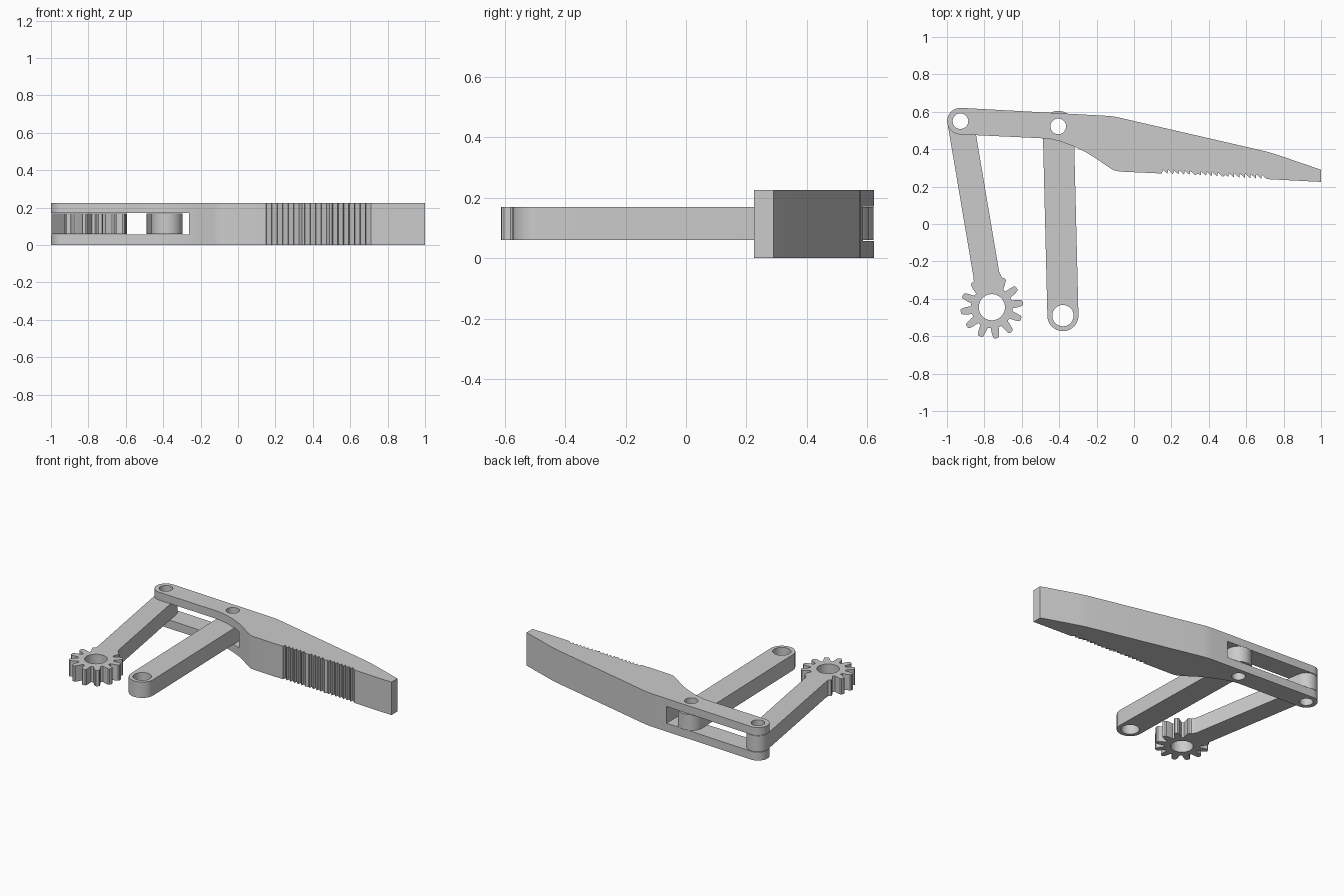
import bpy, bmesh
from math import radians, cos, sin
from mathutils import Vector

cube = bpy.data.objects.get("Cube")
if cube:
    bpy.data.objects.remove(cube)

grey = bpy.data.materials.new("plain grey")
grey.use_nodes = True
grey.diffuse_color = (0.6, 0.6, 0.6, 1)
grey.node_tree.nodes["Principled BSDF"].inputs["Base Color"].default_value = (0.6, 0.6, 0.6, 1)

HEIGHT, LOW, HIGH = 0.225, 0.06, 0.168
REAR_PIN, MID_PIN = Vector((-0.928, 0.55)), Vector((-0.405, 0.522))
GEAR, FOOT = Vector((-0.76, -0.445)), Vector((-0.38, -0.49))


def polar(c, r, deg):
    return Vector((c[0] + r * cos(radians(deg)), c[1] + r * sin(radians(deg))))


def arc(c, r, start, end, n):
    return [polar(c, r, start + (end - start) * i / n) for i in range(n + 1)]


def circle(c, r, n=40):
    return arc(c, r, 0, 360, n)[:-1]


def heading(a, b):
    return Vector((1, 0)).angle_signed(b - a) * -57.29578


def plate(name, loops, z0, z1):
    """Extrude an outline with holes from z0 to z1."""
    bm = bmesh.new()
    edges = []
    for loop in loops:
        vs = [bm.verts.new((p[0], p[1], z0)) for p in loop]
        edges += [bm.edges.new((vs[i - 1], vs[i])) for i in range(len(vs))]
    bmesh.ops.triangle_fill(bm, use_beauty=True, use_dissolve=False, edges=edges)
    out = bmesh.ops.extrude_face_region(bm, geom=bm.faces[:])
    top = [g for g in out["geom"] if isinstance(g, bmesh.types.BMVert)]
    bmesh.ops.translate(bm, verts=top, vec=(0, 0, z1 - z0))
    bmesh.ops.recalc_face_normals(bm, faces=bm.faces[:])
    mesh = bpy.data.meshes.new(name)
    bm.to_mesh(mesh)
    bm.free()
    mesh.materials.append(grey)
    ob = bpy.data.objects.new(name, mesh)
    bpy.context.collection.objects.link(ob)
    return ob


def smooth(ob):
    bpy.ops.object.select_all(action="DESELECT")
    ob.select_set(True)
    bpy.context.view_layer.objects.active = ob
    bpy.ops.object.shade_smooth_by_angle(angle=radians(25))


# Jaw: rounded tail, curved throat, saw teeth, tapered tip
jaw_outline = arc(REAR_PIN, 0.071, 87, 267, 20)
jaw_outline += [(-0.505, 0.459), (-0.45, 0.455), (-0.39, 0.441), (-0.32, 0.414),
                (-0.26, 0.385), (-0.21, 0.355), (-0.13, 0.3), (-0.105, 0.286), (-0.07, 0.28)]
TEETH, START, END = 19, 0.15, 0.71
for i in range(TEETH):
    x = START + (END - START) * i / TEETH
    y = 0.27 - 0.053 * (x - START)
    jaw_outline += [(x, y), (x + 0.003, y + 0.022)]
jaw_outline += [(END, 0.24), (1, 0.225), (1, 0.29), (0.76, 0.372), (0.71, 0.387),
                (-0.08, 0.569), (-0.11, 0.575), (-0.14, 0.578)]
jaw = plate("jaw", [jaw_outline, circle(REAR_PIN, 0.042), circle(MID_PIN, 0.042)], 0, HEIGHT)

# Slot through the jaw's tail that takes the two arms
slot = plate("slot_cutter", [[(-1.1, 0.2), (-0.262, 0.2), (-0.262, 0.8), (-1.1, 0.8)]],
             LOW - 0.003, HIGH + 0.003)
slot.hide_render = True
cut = jaw.modifiers.new("slot", "BOOLEAN")
cut.operation, cut.solver, cut.object = "DIFFERENCE", "EXACT", slot
bpy.context.view_layer.objects.active = jaw
bpy.ops.object.modifier_apply(modifier=cut.name)
bpy.data.objects.remove(slot)

# Idler arm: a straight bar with round ends
a = heading(FOOT, MID_PIN)
bar = arc(MID_PIN, 0.083, a - 90, a + 90, 20) + arc(FOOT, 0.083, a + 90, a + 270, 20)
idler = plate("idler_arm", [bar, circle(MID_PIN, 0.042), circle(FOOT, 0.057)], LOW, HIGH)

# Drive arm: gear teeth around the foot, running into the bar
a = heading(GEAR, REAR_PIN)
along = (REAR_PIN - GEAR).normalized()
side = Vector((along.y, -along.x)) * 0.07
drive = []
for k in range(11):
    mid = 128 + 30 * k
    for r, d in ((0.112, -11), (0.14, -8), (0.162, -5.5), (0.168, -3),
                 (0.168, 3), (0.162, 5.5), (0.14, 8), (0.112, 11)):
        if k == 0 and d < -3 or k == 10 and d > 3:
            continue
        drive.append(polar(GEAR, r, mid + d))
drive.append(GEAR + along * 0.18 + side)
drive += arc(REAR_PIN, 0.07, a - 90, a + 90, 20)
drive.append(GEAR + along * 0.18 - side)
gear_arm = plate("drive_arm", [drive, circle(REAR_PIN, 0.042), circle(GEAR, 0.07)], LOW, HIGH)

for ob in (jaw, idler, gear_arm):
    smooth(ob)
